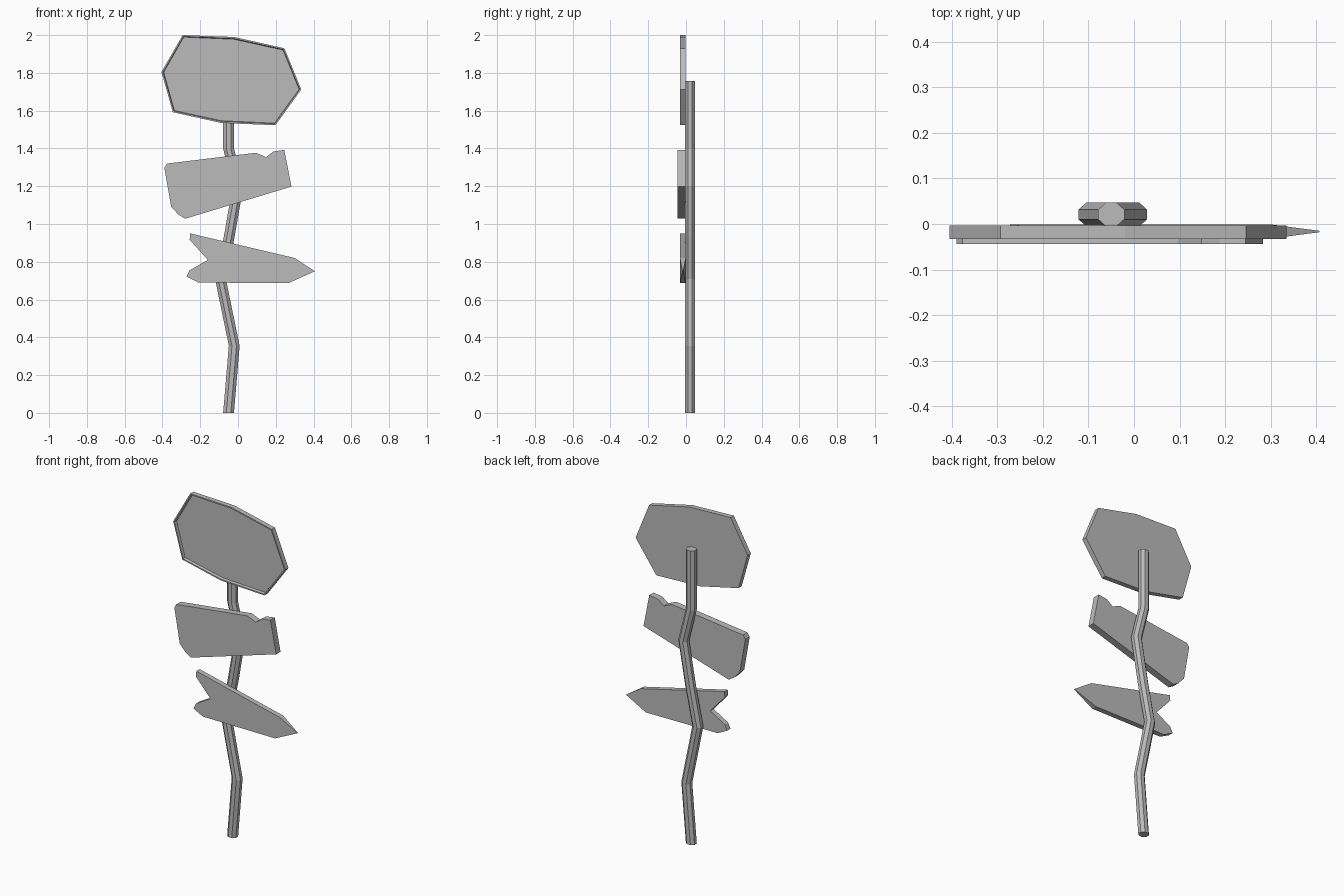
import bpy, bmesh, math

cube = bpy.data.objects.get("Cube")
if cube:
    bpy.data.objects.remove(cube, do_unlink=True)

grey = bpy.data.materials.new("plain_grey")
grey.use_nodes = True
grey.diffuse_color = (0.5, 0.5, 0.5, 1)
grey.node_tree.nodes["Principled BSDF"].inputs["Base Color"].default_value = (0.5, 0.5, 0.5, 1)


def finish(name, bm):
    bmesh.ops.recalc_face_normals(bm, faces=bm.faces)
    mesh = bpy.data.meshes.new(name)
    bm.to_mesh(mesh)
    bm.free()
    mesh.materials.append(grey)
    obj = bpy.data.objects.new(name, mesh)
    bpy.context.collection.objects.link(obj)
    return obj


def loft(name, rings):
    """Join matching closed rings with quads and cap both ends."""
    bm = bmesh.new()
    loops = [[bm.verts.new(p) for p in ring] for ring in rings]
    for a, b in zip(loops, loops[1:]):
        for i in range(len(a)):
            j = (i + 1) % len(a)
            bm.faces.new((a[i], a[j], b[j], b[i]))
    bm.faces.new(loops[0])
    bm.faces.new(loops[-1])
    return finish(name, bm)


def board(name, outline, front, back, thin=()):
    """Flat plank from an (x, z) outline; points listed in thin taper to an edge."""
    mid = (front + back) / 2

    def ring(y):
        return [(x, mid + (y - mid) * (0.1 if i in thin else 1), z)
                for i, (x, z) in enumerate(outline)]
    return loft(name, [ring(back), ring(front)])


# Crooked eight-sided post
bends = [(-0.05, 0), (-0.02, 0.355), (-0.093, 0.71), (-0.047, 0.93),
         (0.0, 1.2), (-0.05, 1.4), (-0.05, 1.757)]
angles = [math.radians(22.5 + 45 * k) for k in range(8)]
loft("post", [[(x + 0.031 * math.cos(a), 0.021 + 0.028 * math.sin(a), z) for a in angles]
              for x, z in bends])

# Large eight-sided sign with a thin raised rim
large = board("large_sign",
              [(-0.293, 2.0), (-0.02, 1.99), (0.246, 1.93), (0.335, 1.712),
               (0.198, 1.523), (-0.09, 1.535), (-0.345, 1.592), (-0.405, 1.805)],
              -0.033, -0.003)
bm = bmesh.new()
bm.from_mesh(large.data)
face = min(bm.faces, key=lambda f: f.calc_center_median().y)
bmesh.ops.inset_region(bm, faces=[face], thickness=0.008)
bmesh.ops.inset_region(bm, faces=[face], thickness=0.004, depth=-0.015)
bm.to_mesh(large.data)
bm.free()

# Broken plank with a chipped top edge
board("broken_sign",
      [(-0.39, 1.298), (-0.376, 1.32), (0.095, 1.377), (0.148, 1.354),
       (0.188, 1.384), (0.245, 1.392), (0.283, 1.198), (-0.28, 1.028),
       (-0.315, 1.049), (-0.354, 1.092)], -0.044, -0.003)

# Arrow plank with a forked tail and a sharpened tip
board("arrow_sign",
      [(-0.253, 0.95), (0.3, 0.82), (0.407, 0.75), (0.267, 0.687), (-0.21, 0.69),
       (-0.272, 0.722), (-0.256, 0.755), (-0.16, 0.81), (-0.256, 0.917)],
      -0.032, -0.001, thin=(2,))
